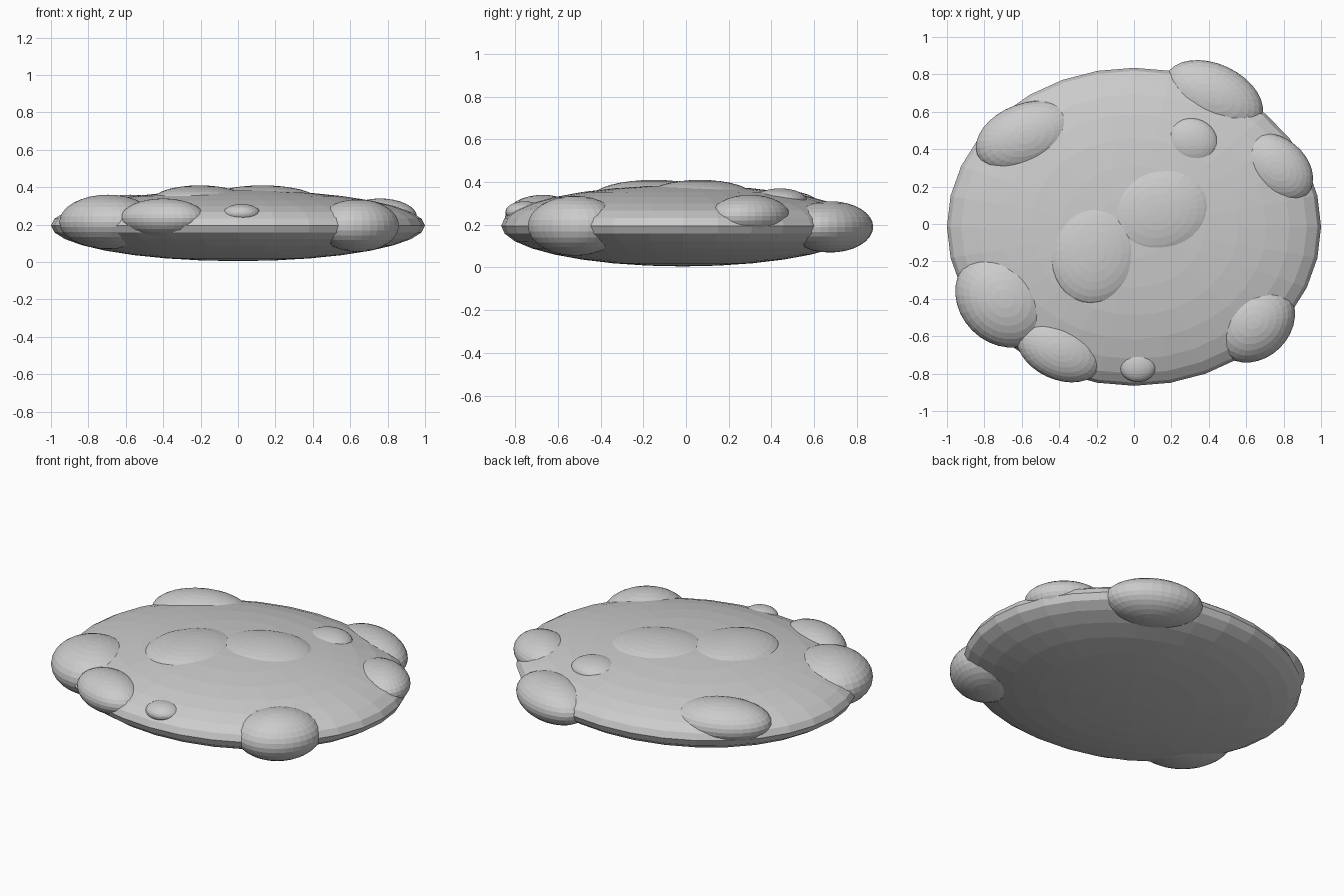
import bpy
from math import radians


def ellipsoid(name, centre, radii, turn=0, segments=32, rings=16):
    """Flat-faced UV sphere, stretched and turned about z."""
    bpy.ops.mesh.primitive_uv_sphere_add(segments=segments, ring_count=rings, radius=1)
    ob = bpy.context.object
    ob.name = name
    ob.location = centre
    ob.scale = radii
    ob.rotation_euler = (0, 0, radians(turn))
    return ob


# Flattened main body
ellipsoid("body", (0, -0.015, 0.195), (1.0, 0.85, 0.19))

# Lumps: centre, radii, turn in degrees
lumps = [
    # around the rim
    ((0.425, 0.675, 0.19), (0.28, 0.18, 0.12), -25),
    ((0.76, 0.30, 0.24), (0.22, 0.16, 0.10), -40),
    ((0.64, -0.52, 0.195), (0.24, 0.20, 0.14), 45),
    ((-0.40, -0.67, 0.235), (0.24, 0.16, 0.105), -25),
    ((-0.695, -0.40, 0.215), (0.28, 0.24, 0.145), -45),
    ((-0.575, 0.465, 0.245), (0.28, 0.18, 0.115), 20),
    # on the top
    ((-0.205, -0.15, 0.33), (0.29, 0.25, 0.08), 75),
    ((0.13, 0.065, 0.33), (0.30, 0.25, 0.08), 15),
    ((0.31, 0.44, 0.315), (0.14, 0.125, 0.055), -15),
    ((0.02, -0.755, 0.26), (0.10, 0.09, 0.05), 0),
]
for i, (centre, radii, turn) in enumerate(lumps, 1):
    ellipsoid(f"lump_{i}", centre, radii, turn)
